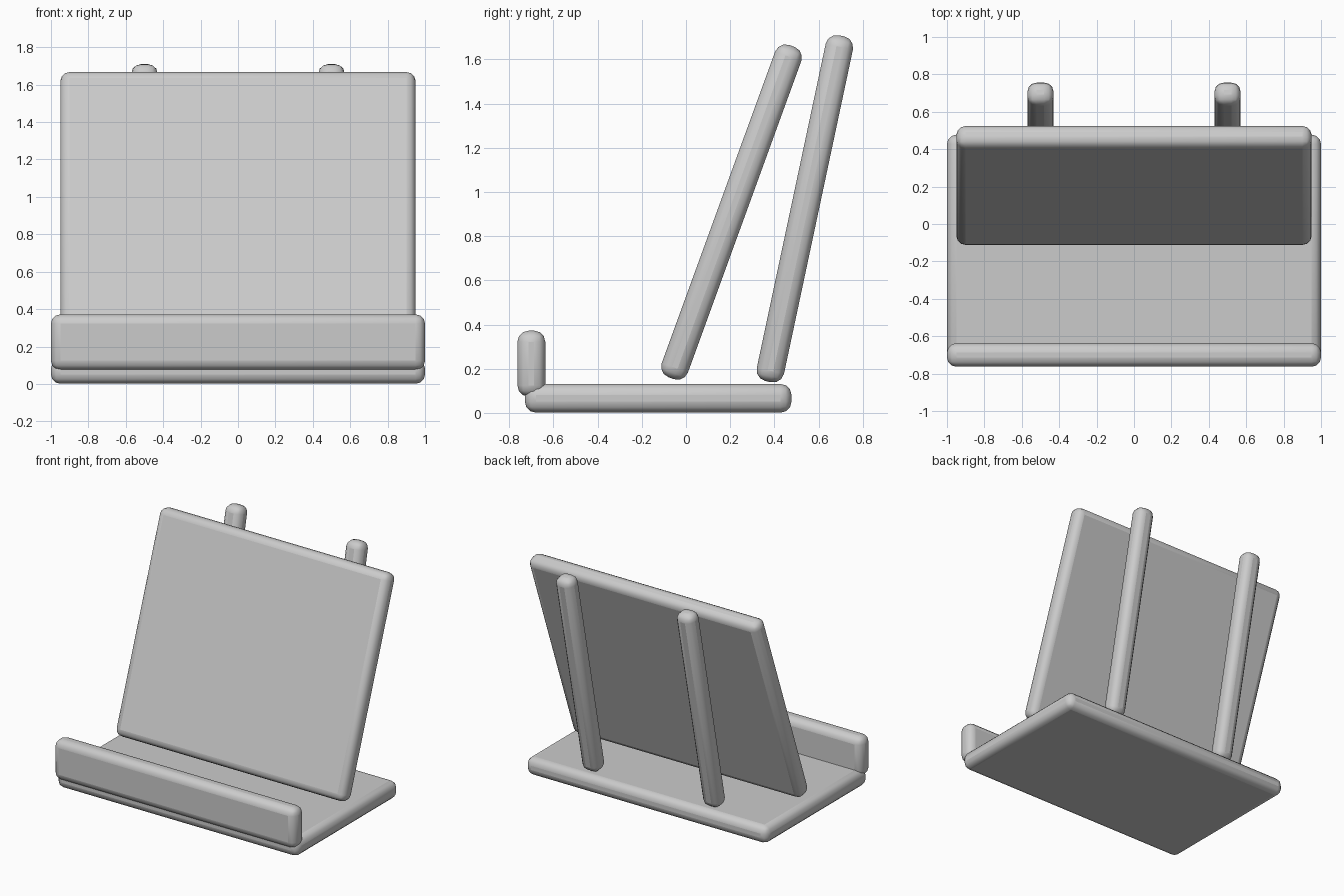
import bpy
from math import radians

if "Cube" in bpy.data.objects:
    bpy.data.objects.remove(bpy.data.objects["Cube"])

T = 0.126  # common board thickness


def board(name, size, loc, tilt=0.0):
    """Box with rounded edges, leaning backwards by tilt degrees."""
    bpy.ops.mesh.primitive_cube_add(size=1, location=loc)
    ob = bpy.context.object
    ob.name = name
    ob.scale = size
    bpy.ops.object.transform_apply(location=False, rotation=False, scale=True)
    ob.rotation_euler.x = radians(-tilt)
    bev = ob.modifiers.new("rounded_edges", 'BEVEL')
    bev.width = 0.05
    bev.segments = 3
    bpy.ops.object.shade_smooth_by_angle(angle=radians(40))
    return ob


# Flat base and front lip
board("base", (2.0, 1.207, 0.13), (0, -0.126, 0.066))
board("front_lip", (2.0, T, 0.298), (0, -0.70, 0.223))

# Leaning back panel
board("back_panel", (1.9, T, 1.6), (0, 0.206, 0.909), 20)

# Pair of rear support struts
for side, x in (("left", -0.5), ("right", 0.5)):
    board("rear_support_" + side, (0.14, T, 1.6), (x, 0.538, 0.924), 12)
